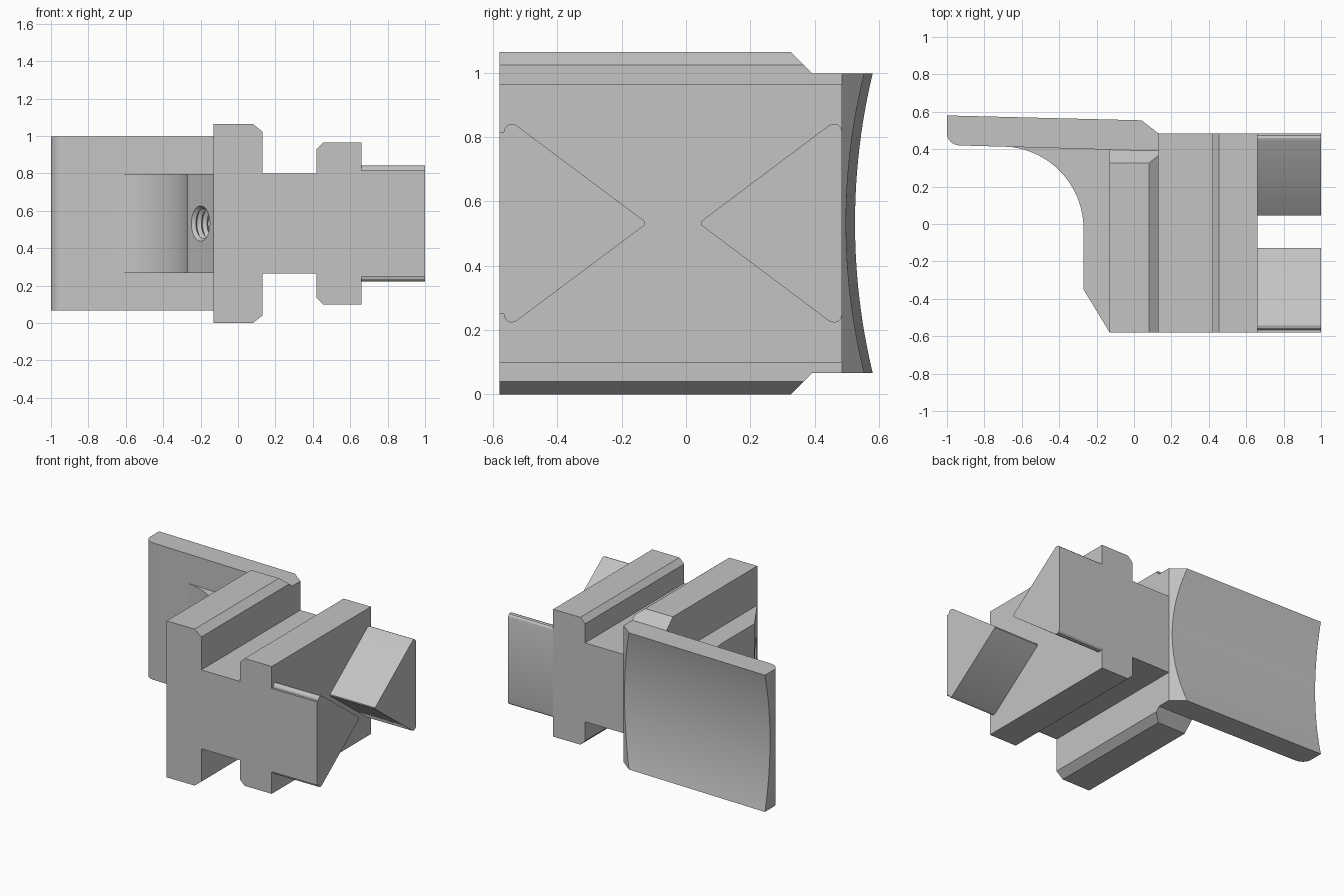
import bpy, bmesh, math
from mathutils import Vector, Matrix

old = bpy.data.objects.get("Cube")
if old:
    bpy.data.objects.remove(old, do_unlink=True)

GREY = (0.55, 0.55, 0.55, 1.0)
grey = bpy.data.materials.new("plain grey")
grey.use_nodes = True
grey.diffuse_color = GREY
for node in grey.node_tree.nodes:
    if node.type == 'BSDF_PRINCIPLED':
        node.inputs["Base Color"].default_value = GREY


def make_object(name, bm):
    bmesh.ops.recalc_face_normals(bm, faces=bm.faces)
    mesh = bpy.data.meshes.new(name)
    bm.to_mesh(mesh)
    bm.free()
    mesh.materials.append(grey)
    obj = bpy.data.objects.new(name, mesh)
    bpy.context.scene.collection.objects.link(obj)
    return obj


def prism(name, outline, axis, start, end):
    """Extrude a 2D outline along x, y or z."""
    place = {'x': lambda a, b, t: (t, a, b),
             'y': lambda a, b, t: (a, t, b),
             'z': lambda a, b, t: (a, b, t)}[axis]
    bm = bmesh.new()
    face = bm.faces.new([bm.verts.new(place(a, b, start)) for a, b in outline])
    new = bmesh.ops.extrude_face_region(bm, geom=[face])["geom"]
    verts = [v for v in new if isinstance(v, bmesh.types.BMVert)]
    bmesh.ops.translate(bm, verts=verts, vec=Vector(place(0, 0, end - start)))
    return make_object(name, bm)


def cut(target, cutter):
    """Subtract the cutter and bake the result."""
    cutter.hide_render = True
    mod = target.modifiers.new("cut", 'BOOLEAN')
    mod.operation = 'DIFFERENCE'
    mod.solver = 'EXACT'
    mod.object = cutter
    bpy.context.view_layer.update()
    graph = bpy.context.evaluated_depsgraph_get()
    mesh = bpy.data.meshes.new_from_object(target.evaluated_get(graph))
    target.modifiers.remove(mod)
    target.data = mesh


MID = 0.532  # height of the symmetry plane


def mirror_z(upper):
    """Close an outline with its mirror image below the middle height."""
    return upper + [(a, 2 * MID - b) for a, b in reversed(upper)]


# Rail block: inner flange, neck and outer flange in one profile
rail_block = prism("rail_block", mirror_z([
    (-0.13, 1.064), (0.08, 1.064), (0.13, 1.024), (0.13, 0.80), (0.42, 0.80),
    (0.42, 0.93), (0.455, 0.965), (0.66, 0.965)]), 'y', -0.58, 0.485)

# Sloped rear ends of the inner flange
for sign in (1, -1):
    tri = [(0.29, 1.10), (0.60, 0.79), (0.60, 1.10)]
    wedge = prism("flange_cutter", [(y, MID + sign * (z - MID)) for y, z in tri],
                  'x', -0.2, 0.2)
    cut(rail_block, wedge)
    bpy.data.objects.remove(wedge, do_unlink=True)

# Jaw plate with rounded tip, chamfered root and hollow back
tip = [(-0.93 - 0.07 * math.sin(t), 0.485 - 0.065 * math.cos(t))
       for t in [i * math.pi / 16 for i in range(9)]]
jaw_plate = prism("jaw_plate", [(-0.044, 0.62), (0.13, 0.485), (0.13, 0.39)]
                  + tip + [(-1, 0.62)], 'z', 0.067, 0.997)

RADIUS = 2.0
bm = bmesh.new()
bmesh.ops.create_cone(bm, cap_ends=True, segments=320, radius1=RADIUS,
                      radius2=RADIUS, depth=4)
turn = Vector((1.04, -0.026, 0)).to_track_quat('Z', 'Y').to_matrix().to_4x4()
bmesh.ops.transform(bm, verts=bm.verts, matrix=Matrix.Translation(
    (-1, 0.526 + RADIUS, MID)) @ turn)
hollow = make_object("hollow_cutter", bm)
cut(jaw_plate, hollow)
bpy.data.objects.remove(hollow, do_unlink=True)

# Curved web joining the plate to the block
arc = [(-0.71 + 0.44 * math.sin(t), -0.025 + 0.44 * math.cos(t))
       for t in [i * math.pi / 48 for i in range(25)]]
web = prism("curved_web", arc + [(-0.27, -0.35), (-0.13, -0.58),
                                 (-0.13, 0.45), (-0.71, 0.45)], 'z', 0.267, 0.797)

# Threaded blind hole, square to the slanted face of the web
SIDES, PITCH = 32, 0.035
profile = [(0.095, -0.08), (0.095, 0.0)]
for i in range(11):
    profile += [(0.078, (i + 0.5) * PITCH), (0.095, (i + 1) * PITCH)]
bm = bmesh.new()
rings = []
for radius, depth in profile:
    rings.append([bm.verts.new((radius * math.cos(k * math.tau / SIDES),
                                radius * math.sin(k * math.tau / SIDES), depth))
                  for k in range(SIDES)])
for low, high in zip(rings, rings[1:]):
    for k in range(SIDES):
        n = (k + 1) % SIDES
        bm.faces.new((low[k], low[n], high[n], high[k]))
bm.faces.new(rings[0])
bm.faces.new(rings[-1])
turn = Vector((0.23, 0.14, 0)).to_track_quat('Z', 'Y').to_matrix().to_4x4()
bmesh.ops.transform(bm, verts=bm.verts, matrix=Matrix.Translation(
    (-0.2, -0.465, MID)) @ turn)
thread = make_object("thread_cutter", bm)
cut(web, thread)
cut(rail_block, thread)
bpy.data.objects.remove(thread, do_unlink=True)

# Two wedge prongs with rounded corners, points facing each other
front_prong = prism("front_prong", mirror_z([
    (-0.58, 0.815), (-0.566, 0.815), (-0.563, 0.828), (-0.555, 0.837),
    (-0.543, 0.841), (-0.53, 0.838), (-0.135, 0.543), (-0.127, 0.536)]),
    'x', 0.66, 1.0)
rear_prong = prism("rear_prong", mirror_z([
    (0.485, 0.815), (0.482, 0.828), (0.473, 0.838), (0.46, 0.841),
    (0.446, 0.837), (0.054, 0.543), (0.046, 0.536)]), 'x', 0.66, 1.0)

# Smooth curved faces, keep hard edges
bpy.ops.object.select_all(action='DESELECT')
for obj in (rail_block, jaw_plate, web, front_prong, rear_prong):
    obj.select_set(True)
    bpy.context.view_layer.objects.active = obj
bpy.ops.object.shade_smooth_by_angle(angle=math.radians(28))
